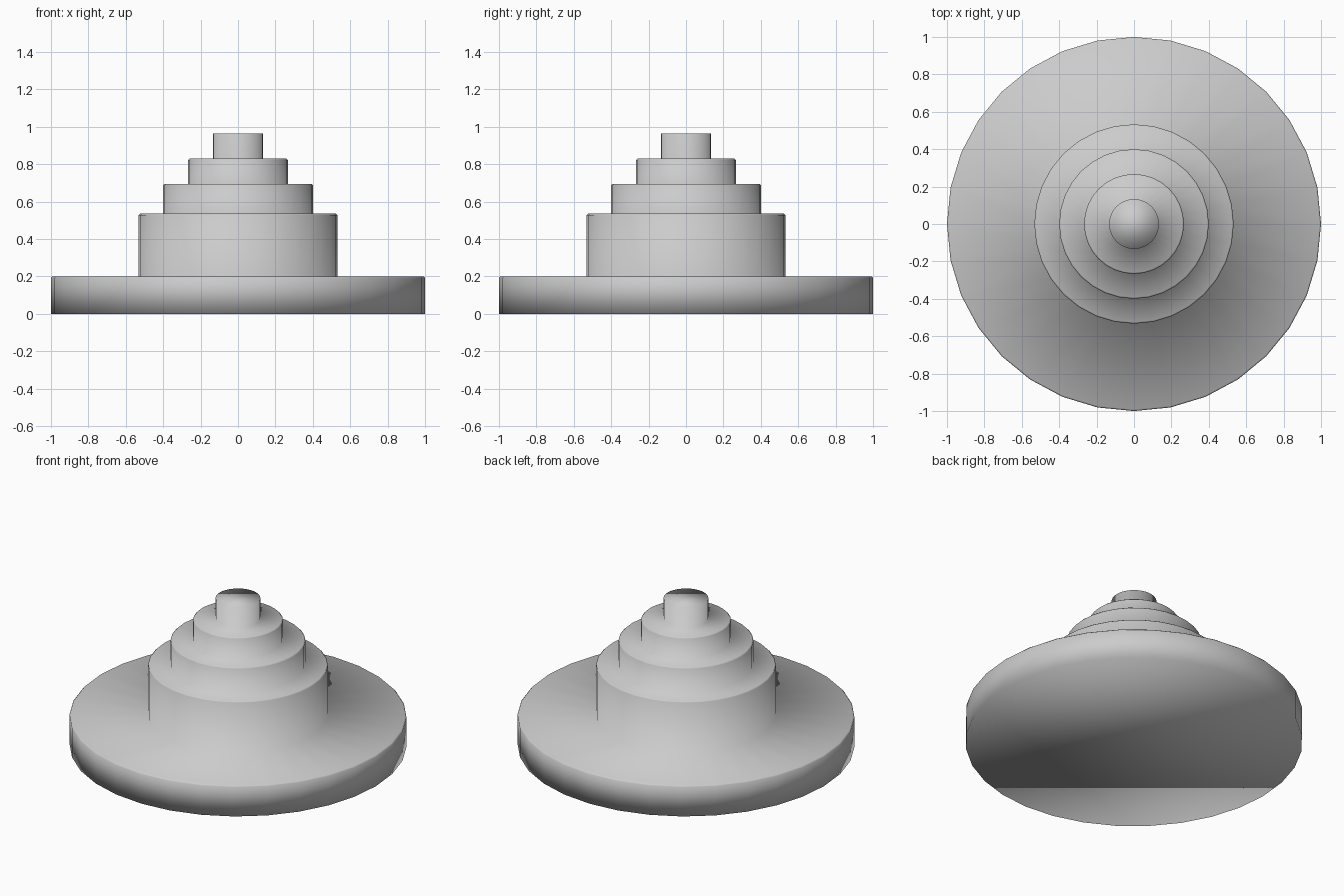
import bpy, bmesh, math

if "Cube" in bpy.data.objects:
    bpy.data.objects.remove(bpy.data.objects["Cube"])


def lathe(name, profile, sides):
    """Revolve an (r, z) profile about z and close both ends with n-gon caps."""
    bm = bmesh.new()
    rings = []
    for r, z in profile:
        rings.append([bm.verts.new((r * math.cos(2 * math.pi * i / sides),
                                    r * math.sin(2 * math.pi * i / sides), z))
                      for i in range(sides)])
    for a, b in zip(rings, rings[1:]):
        for i in range(sides):
            j = (i + 1) % sides
            bm.faces.new((a[i], a[j], b[j], b[i]))
    bm.faces.new(rings[0][::-1])
    bm.faces.new(rings[-1])
    for f in bm.faces:
        f.smooth = True
    mesh = bpy.data.meshes.new(name)
    bm.to_mesh(mesh)
    bm.free()
    obj = bpy.data.objects.new(name, mesh)
    bpy.context.collection.objects.link(obj)


# One stepped, turned body: wide base disc, drum, then shrinking steps
tiers = [(1.0, 0.2), (0.533, 0.535), (0.4, 0.695), (0.267, 0.83)]
bevel = 0.008
profile = [(1.0, 0.0)]
for k, (r, top) in enumerate(tiers):
    if k:
        profile.append((r, tiers[k - 1][1]))
    # softened top edge
    profile += [(r, top - bevel), (r - bevel, top)]
profile.append((0.133, 0.83))
profile.append((0.133, 0.965))
lathe("stepped_pedestal", profile, 32)
